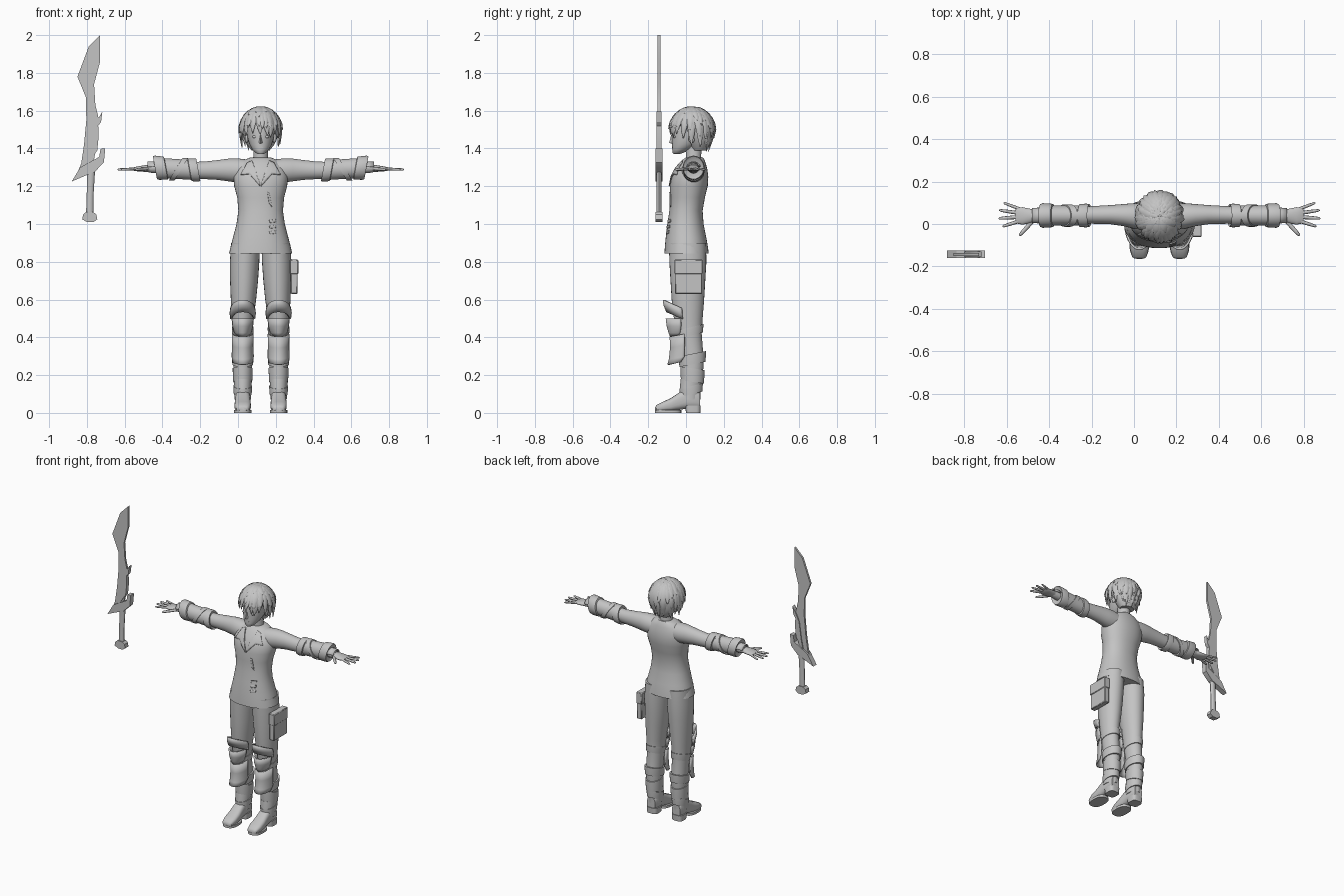
import bpy, bmesh, math, random
from mathutils import Vector

random.seed(4)
CX = 0.12  # body centre line
grey = bpy.data.materials.new("plain_grey")
grey.diffuse_color = (0.55, 0.55, 0.55, 1)


def finish(name, bm, angle=40, thick=0):
    bmesh.ops.recalc_face_normals(bm, faces=bm.faces)
    me = bpy.data.meshes.new(name)
    bm.to_mesh(me)
    bm.free()
    me.materials.append(grey)
    me.shade_smooth()
    me.set_sharp_from_angle(angle=math.radians(angle))
    ob = bpy.data.objects.new(name, me)
    bpy.context.collection.objects.link(ob)
    if thick:
        m = ob.modifiers.new("thickness", 'SOLIDIFY')
        m.thickness = thick
        m.offset = 0
    return ob


def skin(bm, rows, closed=True, caps=True):
    rows = [[bm.verts.new(p) for p in r] for r in rows]
    n = len(rows[0])
    for a, b in zip(rows, rows[1:]):
        for i in range(n if closed else n - 1):
            j = (i + 1) % n
            bm.faces.new((a[i], a[j], b[j], b[i]))
    if caps and closed:
        bm.faces.new(rows[0])
        bm.faces.new(rows[-1])


def loft(name, rings, axis='z', n=28, arc=None, p=2.0, caps=True, thick=0, tilt=0.0):
    """rings: (position on axis, centre u, centre v, radius u, radius v)"""
    rows = []
    a0, a1 = arc or (0, 360)
    for t, u, v, ru, rv in rings:
        row = []
        for i in range(n):
            a = math.radians(a0 + (a1 - a0) * i / (n - 1 if arc else n))
            c, s = math.cos(a), math.sin(a)
            pu = u + ru * math.copysign(abs(c) ** (2 / p), c)
            pv = v + rv * math.copysign(abs(s) ** (2 / p), s)
            w = t + tilt * (pv - v)
            row.append({'z': (pu, pv, w), 'x': (w, pu, pv), 'y': (pu, w, pv)}[axis])
        rows.append(row)
    bm = bmesh.new()
    skin(bm, rows, not arc, caps)
    return finish(name, bm, thick=thick)


def sweep(bm, pts, widths, thick, side, n=8):
    """tapered tube with an oval section, wide along side"""
    pts = [Vector(q) for q in pts]
    side = Vector(side).normalized()
    rows = []
    for i, q in enumerate(pts):
        tan = pts[min(i + 1, len(pts) - 1)] - pts[max(i - 1, 0)]
        nor = tan.cross(side).normalized()
        rows.append([q + side * widths[i] * math.cos(k * math.tau / n)
                     + nor * min(thick, widths[i]) * math.sin(k * math.tau / n) for k in range(n)])
    skin(bm, rows)


def slab(name, outline, y, depth):
    bm = bmesh.new()
    f = bm.faces.new([bm.verts.new((x, y - depth / 2, z)) for x, z in outline])
    r = bmesh.ops.extrude_face_region(bm, geom=[f])
    bmesh.ops.translate(bm, vec=(0, depth, 0), verts=[g for g in r['geom'] if isinstance(g, bmesh.types.BMVert)])
    return finish(name, bm, 25)


def box(name, lo, hi, bevel=0.004):
    ob = slab(name, [(lo[0], lo[2]), (hi[0], lo[2]), (hi[0], hi[2]), (lo[0], hi[2])],
              (lo[1] + hi[1]) / 2, hi[1] - lo[1])
    m = ob.modifiers.new("bevel", 'BEVEL')
    m.width = bevel
    return ob


def ball(name, c, r, seg=16):
    bm = bmesh.new()
    bmesh.ops.create_uvsphere(bm, u_segments=seg, v_segments=seg // 2 + 2, radius=1)
    for v in bm.verts:
        v.co = [c[k] + v.co[k] * r[k] for k in range(3)]
    return finish(name, bm, 60)


# tunic with flared hem
tunic = loft("tunic", [(z, CX, cy, rx, ry) for z, cy, rx, ry in [
    (.845, .003, .167, .117), (.88, .002, .159, .114), (.93, 0, .146, .107), (1.0, -.003, .128, .096),
    (1.07, 0, .118, .088), (1.14, .008, .124, .092), (1.2, .015, .14, .1), (1.25, .021, .145, .097),
    (1.29, .028, .135, .085), (1.32, .035, .112, .07), (1.34, .04, .085, .058), (1.352, .045, .055, .045)]],
    n=40, p=2.2)

# neck, head and face
loft("neck", [(1.3, CX, .045, .05, .045), (1.36, CX, .04, .038, .04), (1.44, CX, .04, .04, .045)])
loft("head", [(z, CX, cy, rx, ry) for z, cy, rx, ry in [
    (1.37, -.05, .014, .016), (1.377, -.042, .028, .029), (1.395, -.025, .044, .048), (1.42, -.005, .058, .068),
    (1.45, .012, .068, .086), (1.49, .025, .074, .099), (1.53, .032, .075, .1), (1.57, .035, .065, .085),
    (1.595, .037, .04, .055), (1.604, .038, .015, .02)]], n=32)
slab("mouth", [(CX - .015, 1.407), (CX, 1.403), (CX + .015, 1.407), (CX, 1.411)], -.068, .012)
bm = bmesh.new()
skin(bm, [[(CX - w, y + .014, z), (CX, y, z), (CX + w, y + .014, z)]
          for z, y, w in [(1.425, -.073, .01), (1.43, -.089, .009), (1.47, -.079, .005)]])
finish("nose", bm)
for s, side in ((-1, "right"), (1, "left")):
    ball(side + "_eye", (CX + s * .031, -.06, 1.462), (.014, .008, .008))
    ball(side + "_ear", (CX + s * .074, .03, 1.455), (.01, .018, .026))

# hair cap and layered locks falling from the crown
loft("hair_cap", [(z, CX, cy, rx, ry) for z, cy, rx, ry in [
    (1.39, .07, .048, .04), (1.42, .07, .072, .055), (1.46, .068, .09, .07), (1.505, .055, .097, .085),
    (1.53, .038, .099, .103), (1.56, .034, .092, .104), (1.59, .034, .068, .08), (1.608, .034, .035, .045),
    (1.614, .034, .01, .012)]], n=32)
bm = bmesh.new()
for layer, (count, shrink) in enumerate([(22, 0), (18, .17), (12, .4)]):
    for i in range(count):
        a = math.tau * (i + .5 * layer + random.uniform(-.2, .2)) / count
        back = math.sin(a)
        low = 1.425 - .035 * back if back > -.5 else 1.465
        low += shrink * .28 + random.uniform(-.012, .02)
        pts = []
        for k in range(7):
            t = k / 6
            z = 1.617 - (1.617 - low) * t ** 1.7
            h = max(0, min(1, (z - 1.5) / .117))
            r = math.sqrt(max(0, 1 - h * h)) if z > 1.5 else 1 - (1.5 - z) * (2.6 if back > .3 else 1.0)
            r += .1 * t ** 6 if layer else .03 * t ** 6
            b = a + .22 * t * math.sin(3 * a + layer)
            pts.append((CX + .107 * r * math.cos(b), .034 + .116 * r * math.sin(b), z))
        w = random.uniform(.019, .026)
        sweep(bm, pts, [w * f for f in (.25, .7, .95, 1.05, 1, .7, .08)], .008,
              (-math.sin(a), math.cos(a), 0), 6)
finish("hair_locks", bm, 45)


# cloth pieces draped on the chest
def drape(name, outline):
    bm = bmesh.new()
    bm.faces.new([bm.verts.new((x, -.2, z)) for x, z in outline])
    bmesh.ops.triangulate(bm, faces=bm.faces)
    bmesh.ops.subdivide_edges(bm, edges=bm.edges, cuts=5, use_grid_fill=True)
    ob = finish(name, bm)
    m = ob.modifiers.new("drape", 'SHRINKWRAP')
    m.target = tunic
    m.wrap_method = 'PROJECT'
    m.use_project_y = True
    m.use_project_x = m.use_project_z = False
    m.use_positive_direction, m.use_negative_direction = True, False
    m.offset = .004
    t = ob.modifiers.new("thickness", 'SOLIDIFY')
    t.thickness, t.offset = .006, 0


for s, side in ((-1, "right"), (1, "left")):
    drape(side + "_lapel", [(CX + s * x, z) for x, z in
                            [(.045, 1.335), (.07, 1.325), (.105, 1.26), (.06, 1.265), (.003, 1.2), (.003, 1.215)]])
drape("front_flap", [(.155, 1.17), (.165, 1.165), (.18, 1.09), (.165, 1.11)])
for k in range(3):
    drape("waist_tie", [(.165, 1.02 - k * .03), (.2, 1.025 - k * .03), (.2, 1.01 - k * .03), (.17, 1.006 - k * .03)])

for s, side in ((-1, "right_"), (1, "left_")):
    X = lambda d: CX + s * d
    # sleeve, cuff and wrist
    loft(side + "sleeve", [(X(d), cy, cz, ry, rz) for d, cy, cz, ry, rz in [
        (.06, .035, 1.28, .06, .06), (.12, .038, 1.283, .06, .064), (.17, .042, 1.286, .052, .06),
        (.23, .044, 1.286, .045, .052), (.3, .043, 1.284, .042, .046), (.36, .042, 1.285, .04, .044),
        (.5, .04, 1.29, .036, .038)]], 'x')
    loft(side + "cuff", [(X(d), .04, cz, r, r + .006) for d, cz, r in [
        (.335, 1.286, .04), (.33, 1.286, .053), (.345, 1.286, .056), (.375, 1.287, .054), (.378, 1.287, .047),
        (.5, 1.295, .047), (.503, 1.296, .055), (.55, 1.298, .058), (.56, 1.298, .054), (.552, 1.297, .04)]],
        'x', tilt=s * .18)
    loft(side + "cuff_strap", [(X(d), .04, 1.29, r, r + .006) for d, r in
                               [(.42, .045), (.42, .053), (.45, .053), (.45, .045)]], 'x', tilt=-s * .6)
    loft(side + "wrist", [(X(d), .04, 1.297, ry, rz) for d, ry, rz in [
        (.53, .03, .03), (.575, .029, .027), (.6, .026, .022)]], 'x')
    # bracer flap above the wrist
    loft(side + "wrist_guard", [(X(.54), .04, 1.295, .036, .034), (X(.6), .04, 1.297, .033, .032)],
         'x', arc=(10, 170), n=14, thick=.006)
    loft(side + "palm", [(X(d), cy, cz, ry, rz) for d, cy, cz, ry, rz in [
        (.58, .04, 1.296, .024, .021), (.61, .038, 1.294, .034, .018), (.645, .038, 1.292, .041, .014),
        (.67, .04, 1.291, .038, .01), (.678, .04, 1.291, .032, .006)]], 'x')
    # spread fingers and thumb
    bm = bmesh.new()
    for (d0, y0), (d1, y1), r in [((.655, .07), (.735, .1), .0075), ((.665, .052), (.755, .065), .0085),
                                  ((.665, .033), (.758, .026), .009), ((.66, .014), (.74, -.012), .0085),
                                  ((.60, .012), (.66, -.055), .01)]:
        pts = [(X(d0 + (d1 - d0) * t), y0 + (y1 - y0) * t, 1.292 - .004 * t) for t in (0, .35, .7, .93, 1)]
        sweep(bm, pts, [r, r, r * .9, r * .7, r * .3], r * .8, (-(y1 - y0), s * (d1 - d0), 0))
    finish(side + "fingers", bm, 60)

    # trouser leg
    loft(side + "leg", [(z, X(d), cy, rx, ry) for z, d, cy, rx, ry in [
        (.9, .08, .008, .076, .098), (.8, .085, .01, .078, .098), (.7, .088, .01, .074, .092),
        (.6, .091, .01, .067, .086), (.5, .095, .012, .057, .076), (.42, .095, .017, .052, .066),
        (.33, .095, .03, .049, .06), (.25, .095, .036, .049, .058), (.16, .095, .03, .043, .05),
        (.07, .095, .022, .04, .05)]])
    # knee plate, its brow and the shin plate
    kx = X(.095)
    loft(side + "knee_brow", [(.49, kx, .0, .062, .1), (.52, kx, .0, .066, .115), (.545, kx, .0, .062, .118)],
         arc=(190, 350), n=18, thick=.01, tilt=-.45)
    loft(side + "knee_plate", [(z, kx, cy, rx, ry) for z, cy, rx, ry in [
        (.405, -.03, .02, .05), (.425, -.01, .043, .078), (.46, 0, .052, .098), (.5, 0, .056, .103)]],
        arc=(195, 345), n=18, thick=.01)
    loft(side + "shin_plate", [(z, kx, cy, rx, ry) for z, cy, rx, ry in [
        (.27, -.02, .05, .075), (.3, 0, .054, .086), (.36, 0, .052, .08), (.42, 0, .053, .082)]],
        arc=(185, 355), n=18, thick=.01, tilt=.2)
    # straps and calf wraps
    for k, (z, h, cy, rx, ry, t) in enumerate([(.43, .022, .02, .058, .072, .25), (.285, .028, .034, .058, .072, .2),
                                              (.2, .036, .034, .053, .064, -.15), (.12, .022, .027, .05, .062, .25)]):
        loft(side + "leg_strap", [(z - h, kx, cy, rx - .014, ry - .014), (z - h, kx, cy, rx - .003, ry - .003),
                                  (z + h * .6, kx, cy, rx, ry), (z + h, kx, cy, rx, ry),
                                  (z + h, kx, cy, rx - .014, ry - .014)], tilt=t)
    # boot: shaft, foot, sole and heel
    loft(side + "boot_shaft", [(.07, kx, .02, .043, .056), (.13, kx, .022, .045, .055), (.18, kx, .03, .048, .058)])
    loft(side + "boot_foot", [(y, kx, (z0 + z1) / 2, rx, (z1 - z0) / 2) for y, z0, z1, rx in [
        (-.163, .012, .03, .022), (-.155, .006, .042, .034), (-.12, .006, .06, .043), (-.08, .008, .078, .043),
        (-.04, .015, .105, .04), (.0, .022, .13, .038), (.05, .022, .13, .038), (.073, .024, .11, .03)]],
        'y', p=2.8)
    loft(side + "boot_sole", [(z, kx, -.095, .046, .07) for z in (0, .016)], p=2.6)
    loft(side + "boot_heel", [(0, kx, .038, .038, .038), (.04, kx, .036, .04, .042)], p=3.5)

# hip pouch with lid
box("pouch", (.279, -.058, .63), (.315, .085, .80))
box("pouch_lid", (.275, -.061, .735), (.319, .088, .812))

# sword: blade, spine guard, hilt guard, grip and pommel
SY = -.143
slab("blade", [(-.73, 2), (-.73, 1.86), (-.762, 1.74), (-.755, 1.63), (-.738, 1.56), (-.748, 1.45), (-.76, 1.35),
               (-.8, 1.27), (-.865, 1.235), (-.83, 1.32), (-.815, 1.42), (-.803, 1.55), (-.805, 1.67), (-.85, 1.78),
               (-.79, 1.94), (-.755, 1.975)], SY, .014)
slab("blade_spine", [(-.718, 1.595), (-.725, 1.54), (-.74, 1.52), (-.738, 1.46), (-.745, 1.39), (-.8, 1.31),
                     (-.785, 1.38), (-.775, 1.45), (-.768, 1.5), (-.745, 1.55)], SY, .026)
slab("hilt_guard", [(-.88, 1.225), (-.81, 1.255), (-.76, 1.275), (-.71, 1.325), (-.703, 1.4), (-.728, 1.398),
                    (-.735, 1.355), (-.79, 1.325), (-.835, 1.3)], SY, .036)
loft("grip", [(1.04, -.785, SY, .02, .014), (1.15, -.783, SY, .018, .013), (1.28, -.778, SY, .021, .014)], n=12)
slab("pommel", [(-.8, 1.01), (-.765, 1.01), (-.745, 1.025), (-.75, 1.05), (-.765, 1.063), (-.805, 1.063),
                (-.82, 1.05), (-.825, 1.025)], SY, .036)
